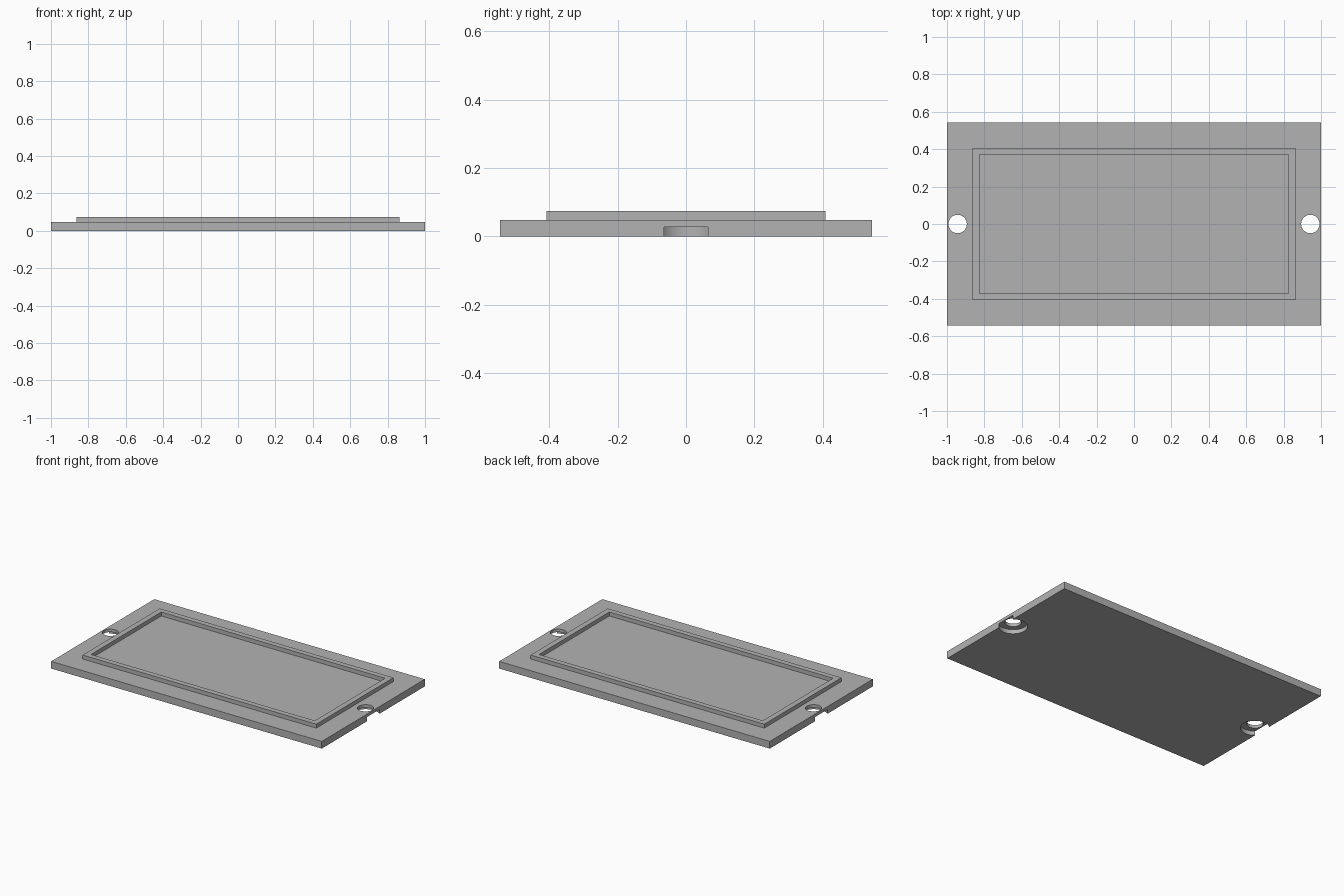
import bpy
import bmesh

cube = bpy.data.objects.get("Cube")
if cube:
    bpy.data.objects.remove(cube, do_unlink=True)

PLATE_TOP, RIM_TOP = 0.048, 0.0745
HOLE_X = 0.943

grey = bpy.data.materials.new("plain grey")
grey.use_nodes = True
colour = (0.45, 0.45, 0.45, 1)
grey.diffuse_color = colour
grey.node_tree.nodes["Principled BSDF"].inputs["Base Color"].default_value = colour


def finish(name, bm):
    """Turn a bmesh into a named grey object."""
    bmesh.ops.recalc_face_normals(bm, faces=bm.faces)
    mesh = bpy.data.meshes.new(name)
    bm.to_mesh(mesh)
    bm.free()
    mesh.materials.append(grey)
    obj = bpy.data.objects.new(name, mesh)
    bpy.context.collection.objects.link(obj)
    return obj


def rectangle(bm, half_x, half_y, z):
    corners = ((-1, -1), (1, -1), (1, 1), (-1, 1))
    return [bm.verts.new((sx * half_x, sy * half_y, z)) for sx, sy in corners]


def bridge(bm, a, b):
    for i in range(4):
        j = (i + 1) % 4
        bm.faces.new((a[i], a[j], b[j], b[i]))


def cut_cylinder(target, x, radius, low, high):
    bpy.ops.mesh.primitive_cylinder_add(
        vertices=64, radius=radius, depth=high - low, location=(x, 0, (low + high) / 2))
    cutter = bpy.context.object
    cutter.name = "hole_cutter"
    cutter.hide_render = True
    cutter.data.materials.append(grey)
    mod = target.modifiers.new("cut", "BOOLEAN")
    mod.operation = "DIFFERENCE"
    mod.solver = "EXACT"
    mod.object = cutter
    bpy.ops.object.select_all(action="DESELECT")
    target.select_set(True)
    bpy.context.view_layer.objects.active = target
    bpy.ops.object.modifier_apply(modifier=mod.name)
    bpy.data.objects.remove(cutter, do_unlink=True)


# Base plate
bm = bmesh.new()
bottom = rectangle(bm, 1, 0.544, 0)
top = rectangle(bm, 1, 0.544, PLATE_TOP)
bridge(bm, bottom, top)
bm.faces.new(bottom)
bm.faces.new(top)
plate = finish("base_plate", bm)

# Screw holes, with wide recesses below that break through the ends
for side in (-1, 1):
    cut_cylinder(plate, side * HOLE_X, 0.0865, -0.05, 0.028)
    cut_cylinder(plate, side * HOLE_X, 0.049, -0.05, 0.1)

# Raised rim, open where it sits on the plate
bm = bmesh.new()
loops = [rectangle(bm, x, y, z) for x, y, z in (
    (0.864, 0.407, PLATE_TOP), (0.864, 0.407, RIM_TOP),
    (0.827, 0.371, RIM_TOP), (0.827, 0.371, PLATE_TOP))]
for a, b in zip(loops, loops[1:]):
    bridge(bm, a, b)
rim = finish("raised_rim", bm)

# Smooth hole walls with sharp edges kept
bpy.ops.object.select_all(action="DESELECT")
plate.select_set(True)
bpy.context.view_layer.objects.active = plate
bpy.ops.object.shade_smooth_by_angle()
